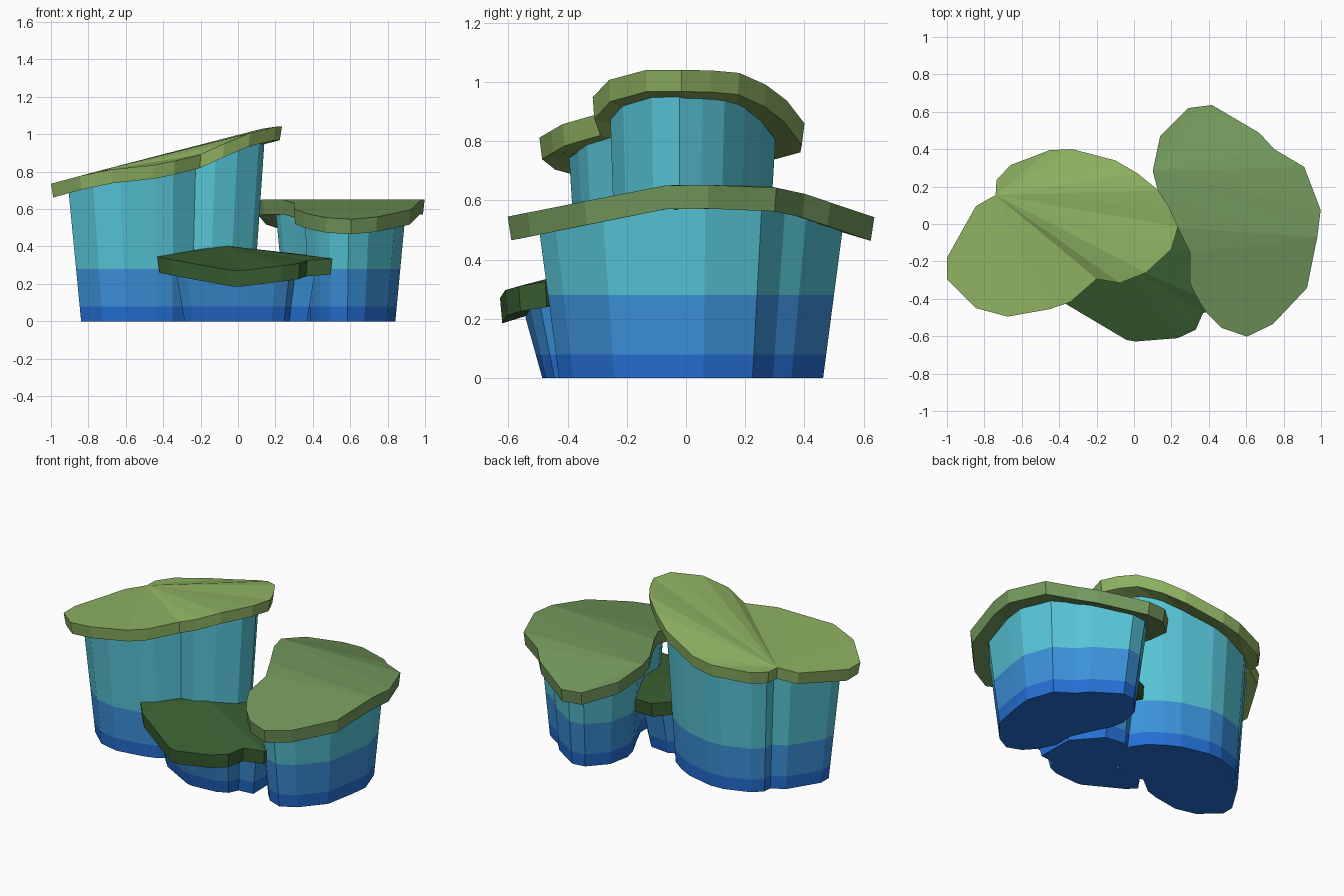
import bpy, bmesh

if "Cube" in bpy.data.objects:
    bpy.data.objects.remove(bpy.data.objects["Cube"])

def mat(name, rgb):
    m = bpy.data.materials.new(name)
    m.diffuse_color = (*rgb, 1)
    m.use_nodes = True
    m.node_tree.nodes["Principled BSDF"].inputs["Base Color"].default_value = m.diffuse_color
    return m

LOW = mat("deep_blue", (.018, .16, .67))
MID = mat("mid_blue", (.045, .29, .71))
TEAL = mat("teal", (.095, .56, .68))
LIGHT = mat("light_green", (.27, .445, .122))
SAGE = mat("sage_green", (.171, .314, .107))
DARK = mat("dark_green", (.042, .114, .032))

def ramp(table, t):
    """Piecewise linear lookup."""
    if t <= table[0][0]:
        return table[0][1]
    for (a, u), (b, v) in zip(table, table[1:]):
        if t <= b:
            return u + (v - u) * (t - a) / (b - a)
    return table[-1][1]

def finish(bm, name, mats):
    bmesh.ops.recalc_face_normals(bm, faces=bm.faces)
    me = bpy.data.meshes.new(name)
    bm.to_mesh(me)
    bm.free()
    for m in mats:
        me.materials.append(m)
    ob = bpy.data.objects.new(name, me)
    bpy.context.collection.objects.link(ob)

def cap(name, pts, fans, thick, center, m):
    """Slab with a fan-creased top; fans = (apex, list of rim indices)."""
    bm = bmesh.new()
    n = len(pts)
    top = [bm.verts.new(p) for p in pts]
    bot = [bm.verts.new((center[0] + (x - center[0]) * .98,
                         center[1] + (y - center[1]) * .98, z - thick)) for x, y, z in pts]
    for i in range(n):
        j = (i + 1) % n
        bm.faces.new((top[i], top[j], bot[j], bot[i]))
    for apex, rim in fans:
        for a, b in zip(rim, rim[1:]):
            for ring in (top, bot):
                bm.faces.new((ring[apex], ring[a % n], ring[b % n]))
    finish(bm, name, [m])

def wall(name, pts, center, top_s, bot_s, thick, bands, height=None):
    """Tapered cliff under a cap, split into colour bands by height."""
    bm = bmesh.new()
    n = len(pts)

    def inset(x, y, s):
        return (center[0] + (x - center[0]) * s[0], center[1] + (y - center[1]) * s[1])

    rings = []
    for h in bands + [None]:
        ring = []
        for x, y, z in pts:
            zt = (height(*inset(x, y, top_s)) if height else z) - thick + .02
            zz = zt if h is None else h
            t = zz / zt
            s = [b + (a - b) * t for a, b in zip(top_s, bot_s)]
            ring.append(bm.verts.new((*inset(x, y, s), zz)))
        rings.append(ring)
    for k, (r, s) in enumerate(zip(rings, rings[1:])):
        for i in range(n):
            j = (i + 1) % n
            bm.faces.new((r[i], r[j], s[j], s[i])).material_index = k
    bm.faces.new(rings[0])
    bm.faces.new(rings[-1]).material_index = len(bands) - 1
    finish(bm, name, [LOW, MID, TEAL])

# tall left island: height follows x
A = [(-.74, .155), (-.735, .235), (-.66, .315), (-.45, .395), (-.33, .40), (-.10, .34),
     (.02, .27), (.13, .18), (.19, .085), (.235, -.015), (.2, -.135), (.065, -.26),
     (-.075, -.315), (-.2, -.294), (-.34, -.417), (-.45, -.455), (-.675, -.495),
     (-.845, -.45), (-1, -.295), (-1, -.18), (-.845, .096)]
hA = [(-1, .735), (-.74, .805), (-.45, .835), (-.34, .857), (-.2, .892), (-.1, .937),
      (.02, .99), (.13, 1.03), (.2, 1.04)]
A = [(x, y, ramp(hA, x)) for x, y in A]
cap("tall_grass_cap", A, [(0, list(range(1, len(A))))], .073, (-.38, -.045), LIGHT)
wall("tall_cliff", A, (-.38, -.045), (.85, .78), (.74, .67), .073, [0, .08, .28],
     lambda x, y: ramp(hA, x))

# right island: ridge across the middle, falling to front and back
B = [(.10, .283), (.14, .47), (.29, .62), (.417, .636), (.67, .487), (.75, .40), (.91, .305),
     (.998, .075), (.98, -.07), (.925, -.342), (.743, -.535), (.604, -.602), (.47, -.556),
     (.39, -.476), (.35, -.417), (.30, -.32), (.30, -.155), (.235, -.02), (.13, .17)]
hB = [(-.6, .545), (-.34, .597), (-.07, .65), (0, .653), (.28, .648), (.40, .622), (.636, .543)]
B = [(x, y, ramp(hB, y)) for x, y in B]
cap("right_grass_cap", B, [(0, list(range(1, 9))), (8, list(range(9, 20)))], .08, (.55, .018), SAGE)
wall("right_cliff", B, (.55, .018), (.775, .83), (.65, .72), .08, [0, .08, .28],
     lambda x, y: ramp(hB, y))

# low island filling the gap between the two
C = [(-.08, -.2, .405), (0, .1, .375), (.12, .17, .355), (.3, .15, .345), (.5, -.1, .34),
     (.505, -.46, .335), (.37, -.475, .325), (.33, -.565, .31), (.235, -.61, .297),
     (.01, -.628, .27), (-.04, -.62, .272), (-.36, -.43, .33), (-.43, -.35, .345),
     (-.3, -.15, .37)]
cap("low_grass_cap", C, [(0, list(range(1, len(C))))], .085, (.05, -.25), DARK)
wall("low_cliff", C, (.05, -.22), (.8, .79), (.7, .65), .085, [0, .08])
